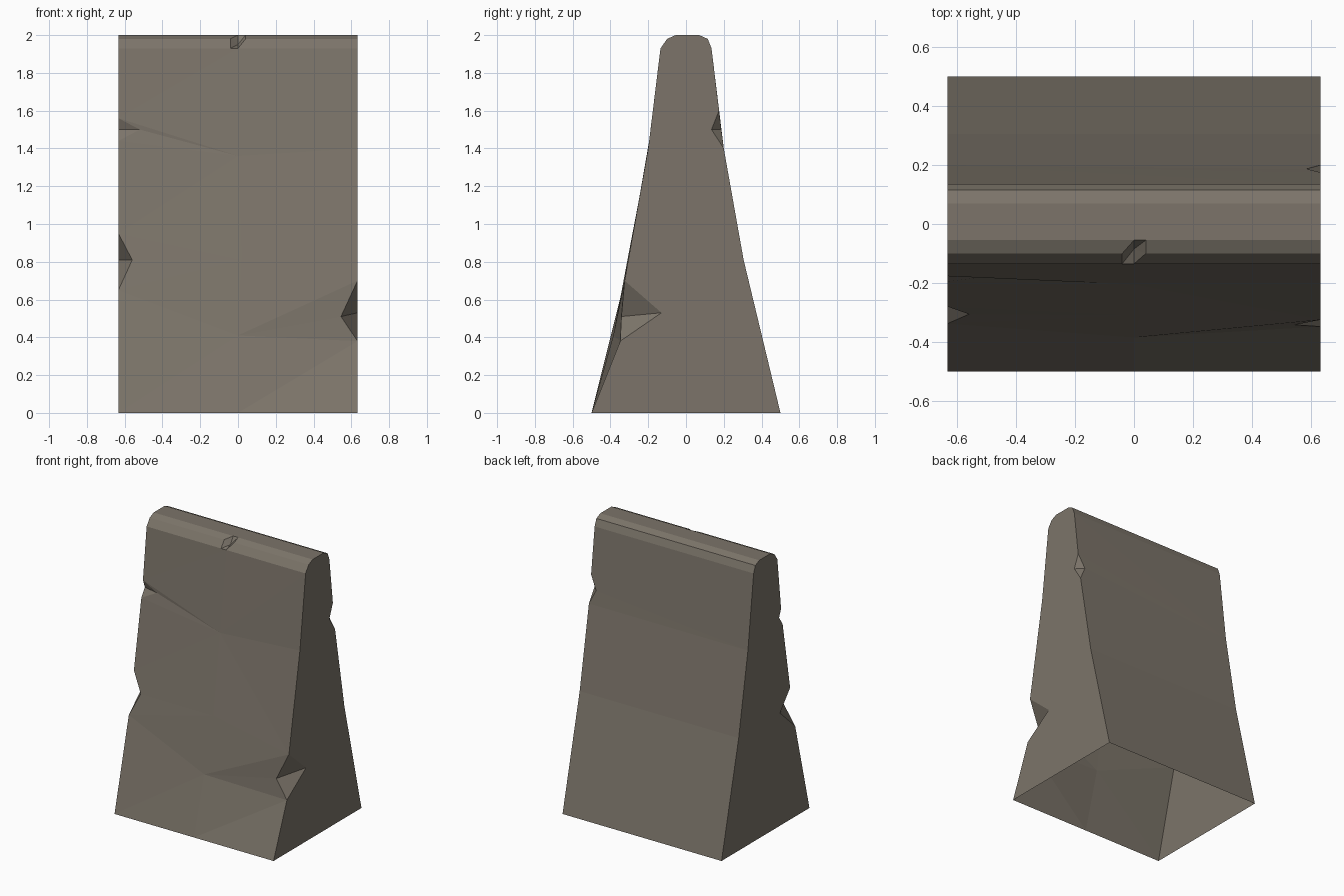
import bpy, bmesh

if "Cube" in bpy.data.objects:
    bpy.data.objects.remove(bpy.data.objects["Cube"])

W = 0.633
stone = bpy.data.materials.new("weathered_concrete")
stone.diffuse_color = (0.2, 0.175, 0.142, 1)
stone.use_nodes = True
stone.node_tree.nodes["Principled BSDF"].inputs["Base Color"].default_value = stone.diffuse_color
bm = bmesh.new()


def face(*pts):
    bm.faces.new([bm.verts.new(p) for p in pts])


def strip(a, b):
    """Triangles between two upward-running paths, merged by height."""
    i = j = 0
    while i < len(a) - 1 or j < len(b) - 1:
        if j == len(b) - 1 or (i < len(a) - 1 and a[i + 1][2] < b[j + 1][2]):
            face(a[i], b[j], a[i + 1])
            i += 1
        else:
            face(a[i], b[j], b[j + 1])
            j += 1


def edge(x, items):
    """Items are (y, z) points or chips (low, tip on face, tip on end, high).
    Returns the path along the face and the path along the end."""
    face_path, end_path = [], []
    for it in items:
        if len(it) == 2:
            face_path.append((x, *it))
            end_path.append((x, *it))
        else:
            low, inner, deep, high = (x, *it[0]), it[1], (x, *it[2]), (x, *it[3])
            face_path += [low, inner, high]
            end_path += [low, deep, high]
            face(low, inner, deep)
            face(inner, high, deep)
    return face_path, end_path


# Worn edges with their chips
fl, fl_end = edge(-W, [(-.5, 0),
    ((-.338, .65), (-.56, -.306, .81), (-.165, .81), (-.28, .95)),
    ((-.195, 1.44), (-.52, -.181, 1.5), (-.155, 1.5), (-.177, 1.56)), (-.135, 1.93)])
fr, fr_end = edge(W, [(-.5, 0),
    ((-.348, .38), (.545, -.342, .51), (-.13, .53), (-.325, .70)),
    (-.20, 1.4), (-.135, 1.93)])
bl, bl_end = edge(-W, [(.5, 0), (.305, .81), (.20, 1.4), (.135, 1.93)])
br, br_end = edge(W, [(.5, 0), (.305, .81),
    ((.20, 1.4), (.585, .187, 1.5), (.135, 1.5), (.175, 1.60)), (.135, 1.93)])
mid = [(0, -.5, 0), (0, -.385, .41), (.02, -.31, .81), (0, -.205, 1.36), (0, -.135, 1.93)]

# Front and back
strip(fl, mid)
strip(mid, fr)
strip(bl, br)

# Rounded crown with a small nick in the middle of its front edge
crown = [(-.135, 1.93), (-.10, 1.98), (-.055, 2), (.07, 2), (.115, 1.98), (.135, 1.93)]
cols = [-W, -.04, 0, .04, W]
for k in range(len(crown) - 1):
    xs = cols if k < 2 else [-W, W]
    for x0, x1 in zip(xs, xs[1:]):
        quad = [(x0, *crown[k]), (x1, *crown[k]), (x1, *crown[k + 1]), (x0, *crown[k + 1])]
        quad = [(0, -.085, 1.95) if p[0] == 0 and p[2] == 1.98 else p for p in quad]
        if 0 in (x0, x1):
            face(*quad[:3])
            face(quad[0], quad[2], quad[3])
        else:
            face(*quad)

# Flat ends
for x, f, b in ((-W, fl_end, bl_end), (W, fr_end, br_end)):
    face(*f, *[(x, *c) for c in crown[1:-1]], *b[::-1])

# Underside stays open
bmesh.ops.remove_doubles(bm, verts=bm.verts[:], dist=0.0005)
bmesh.ops.recalc_face_normals(bm, faces=bm.faces[:])
me = bpy.data.meshes.new("barrier_body")
bm.to_mesh(me)
bm.free()
me.materials.append(stone)
body = bpy.data.objects.new("barrier_body", me)
bpy.context.collection.objects.link(body)
